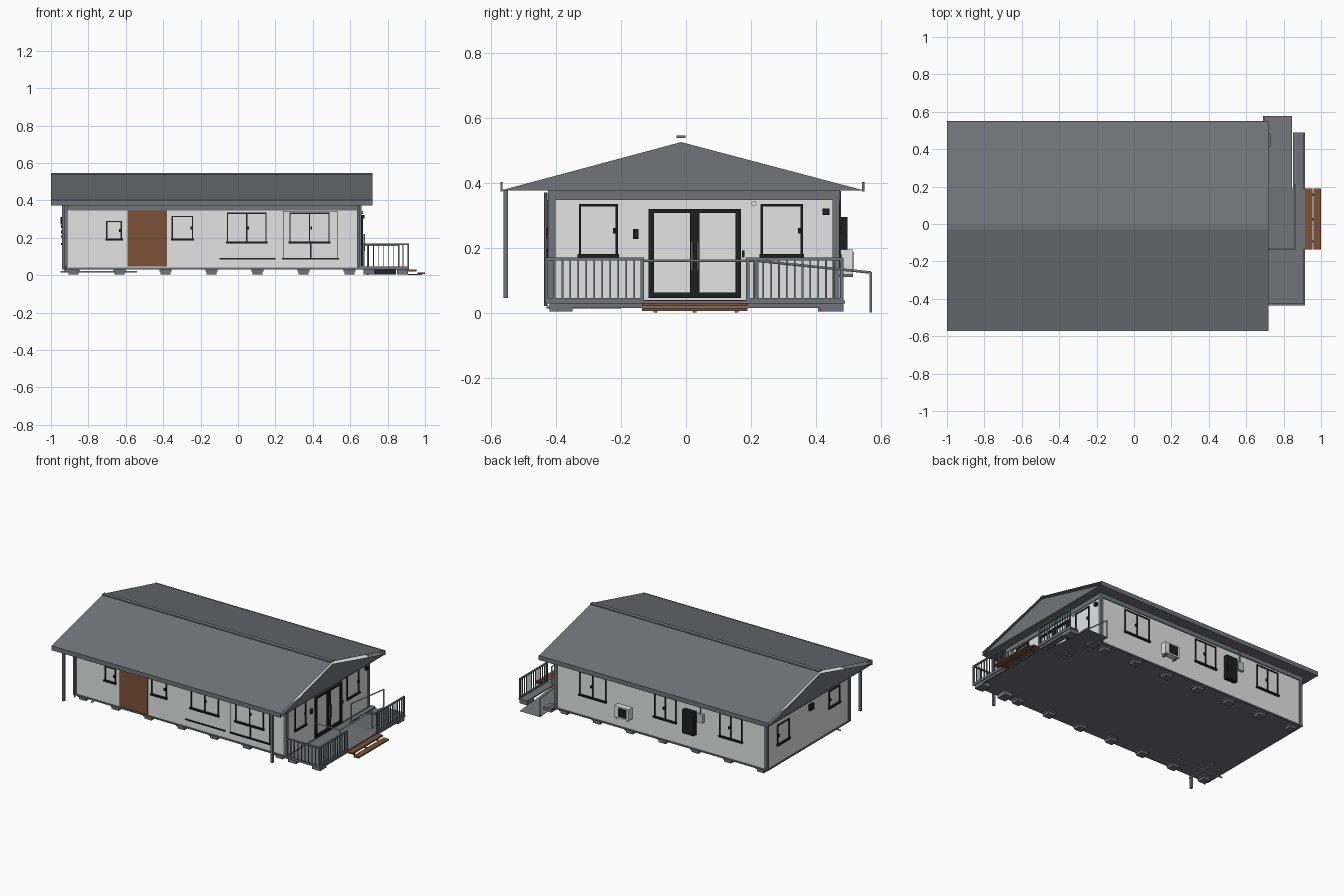
import bpy, bmesh, math
from mathutils import Vector, Matrix

if "Cube" in bpy.data.objects:
    bpy.data.objects.remove(bpy.data.objects["Cube"])


def mat(name, r, g, b):
    m = bpy.data.materials.new(name)
    m.diffuse_color = (r, g, b, 1)
    m.use_nodes = True
    m.node_tree.nodes["Principled BSDF"].inputs["Base Color"].default_value = m.diffuse_color
    return m


SLATE = mat("slate_grey", 0.168, 0.172, 0.188)
WALL = mat("wall_white", 0.77, 0.775, 0.785)
BLACK = mat("frame_black", 0.013, 0.013, 0.014)
BROWN = mat("timber_brown", 0.20, 0.083, 0.04)
METAL = mat("light_metal", 0.55, 0.56, 0.57)


def finish(name, bm, m):
    me = bpy.data.meshes.new(name)
    bm.to_mesh(me)
    bm.free()
    me.materials.append(m)
    ob = bpy.data.objects.new(name, me)
    bpy.context.collection.objects.link(ob)
    return ob


def boxes(name, m, items):
    """One object from boxes given as (x0, x1, y0, y1, z0, z1)."""
    bm = bmesh.new()
    for a, b, c, d, e, f in items:
        M = Matrix.Translation(((a + b) / 2, (c + d) / 2, (e + f) / 2))
        S = Matrix.Diagonal((abs(b - a), abs(d - c), abs(f - e), 1))
        bmesh.ops.create_cube(bm, size=1, matrix=M @ S)
    return finish(name, bm, m)


def rods(name, m, segs, r, n=8):
    """One object from straight rods given as point pairs."""
    bm = bmesh.new()
    for p, q in segs:
        p, q = Vector(p), Vector(q)
        rot = (q - p).to_track_quat('Z', 'Y').to_matrix().to_4x4()
        bmesh.ops.create_cone(bm, cap_ends=True, segments=n, radius1=r, radius2=r,
                              depth=(q - p).length, matrix=Matrix.Translation((p + q) / 2) @ rot)
    return finish(name, bm, m)


def sheet(name, m, *polys):
    bm = bmesh.new()
    for poly in polys:
        bm.faces.new([bm.verts.new(p) for p in poly])
    return finish(name, bm, m)


X0, X1, Y0, Y1, ZB, ZT = -0.935, 0.655, -0.42, 0.468, 0.035, 0.378


def on_wall(side, u0, u1, z0, z1, d):
    """Box standing d proud of a wall; u runs along the wall."""
    return {"front": (u0, u1, Y0 - d, Y0, z0, z1), "back": (u0, u1, Y1, Y1 + d, z0, z1),
            "right": (X1, X1 + d, u0, u1, z0, z1), "left": (X0 - d, X0, u0, u1, z0, z1)}[side]


def window(name, side, u0, u1, z0, z1, mullion=False, t=0.007, sill=0.011, d=0.006):
    b = [(u0, u0 + t, z0, z1, d), (u1 - t, u1, z0, z1, d), (u0, u1, z1 - t, z1, d),
         (u0 - 0.004, u1 + 0.004, z0, z0 + sill, d * 2)]
    c = (u0 + u1) / 2
    if mullion:
        b.append((c - t / 2, c + t / 2, z0, z1, d))
    lu = c + 0.008 if mullion else u1 - t - 0.005       # latch
    lz = z0 + (z1 - z0) * 0.5
    b.append((lu - 0.003, lu + 0.005, lz - 0.008, lz + 0.008, d * 2))
    boxes(name, BLACK, [on_wall(side, *i) for i in b])


# House body
boxes("house_walls", WALL, [(X0, X1, Y0, Y1, ZB, ZT)])
boxes("underfloor", SLATE, [(X0 - 0.003, X1 + 0.003, Y0 - 0.003, Y1 + 0.003, 0.029, 0.038)])
e = 0.006
boxes("corner_trim", SLATE, [(cx - 0.011, cx + 0.011, cy - 0.011, cy + 0.011, 0.032, ZT)
                             for cx in (X0 + 0.006, X1 - 0.006) for cy in (Y0 + 0.006, Y1 - 0.006)])
T0, T1 = 0.347, ZT - 0.002
boxes("top_trim", SLATE, [(X0 - e, X1 + e, Y0 - e, Y0, T0, T1), (X0 - e, X1 + e, Y1, Y1 + e, T0, T1),
                          (X0 - e, X0, Y0, Y1, T0, T1), (X1, X1 + e, Y0, Y1, T0, T1)])
boxes("base_trim", SLATE, [(X0 - e, X1 + e, Y0 - e, Y1 + e, 0.031, 0.04)])

# Foundation feet and pipes below
feet_x = [-0.88 + 0.246 * i for i in range(7)]
boxes("foundation_feet", SLATE, [(x - w, x + w, y - w, y + w, z0, z1)
                                 for x in feet_x for y in (Y0 + 0.035, Y1 - 0.035)
                                 for w, z0, z1 in ((0.026, 0.004, 0.02), (0.032, 0.02, 0.03))])
rods("drain_pipe", METAL, [((-0.95, -0.3, 0.018), (-0.54, -0.3, 0.018)),
                           ((-0.8, -0.43, 0.018), (-0.8, -0.2, 0.018))], 0.005)

# Roof: thin sheets above gable ends, with fascia, soffit and ridge cap
RX0, RX1, RY0, RY1, RM = -1.0, 0.72, -0.568, 0.546, -0.015
sheet("roof_sheets", SLATE,
      [(RX0, RY0, 0.401), (RX1, RY0, 0.401), (RX1, RM, 0.543), (RX0, RM, 0.543)],
      [(RX0, RM, 0.543), (RX1, RM, 0.543), (RX1, RY1, 0.401), (RX0, RY1, 0.401)])
sheet("gable_ends", SLATE, *[[(x, RY0 + 0.005, 0.379), (x, RY1 - 0.005, 0.379), (x, RM, 0.526)]
                             for x in (RX0 + 0.002, RX1 - 0.002)])
boxes("eave_fascia", SLATE, [(RX0, RX1, RY0 - 0.004, RY0 + 0.003, 0.373, 0.403),
                             (RX0, RX1, RY1 - 0.003, RY1 + 0.004, 0.373, 0.403)])
boxes("soffit", SLATE, [(RX0, RX1, RY0, Y0, 0.376, 0.380), (RX0, RX1, Y1, RY1, 0.376, 0.380),
                        (RX0, X0, Y0, Y1, 0.376, 0.380), (X1, RX1, Y0, Y1, 0.376, 0.380)])
boxes("ridge_cap", SLATE, [(RX0, RX1, RM - 0.014, RM + 0.014, 0.539, 0.546)])
boxes("eave_posts", SLATE, [(x - 0.008, x + 0.008, -0.563, -0.548, 0.045, 0.38)
                            for x in (-0.92, 0.645)])
rods("corner_downpipe", SLATE, [((X0 + 0.012, Y0 - 0.012, 0.02), (X0 + 0.012, Y0 - 0.012, 0.37))], 0.005)

# Front wall
boxes("front_timber_panel", BROWN, [on_wall("front", -0.59, -0.38, 0.045, 0.347, 0.008)])
window("front_window_1", "front", -0.705, -0.62, 0.185, 0.29)
window("front_window_2", "front", -0.355, -0.24, 0.185, 0.317)
window("front_window_3", "front", -0.06, 0.153, 0.17, 0.335, True)
window("front_window_4", "front", 0.275, 0.49, 0.17, 0.335, True)
boxes("front_door_frame", BLACK, [on_wall("front", *i) for i in (
    (0.24, 0.243, 0.088, 0.342, 0.004), (0.53, 0.533, 0.088, 0.342, 0.004),
    (0.24, 0.533, 0.339, 0.342, 0.004), (0.235, 0.54, 0.084, 0.093, 0.008),
    (0.385, 0.392, 0.09, 0.17, 0.004), (-0.1, 0.2, 0.084, 0.092, 0.006))])

# Right end wall with double door
window("right_window_1", "right", -0.33, -0.21, 0.17, 0.335)
window("right_window_2", "right", 0.23, 0.36, 0.17, 0.335)
boxes("double_door", BLACK, [on_wall("right", *i) for i in (
    (-0.115, -0.098, 0.045, 0.32, 0.012), (0.153, 0.17, 0.045, 0.32, 0.012),
    (-0.115, 0.17, 0.308, 0.32, 0.012), (-0.115, 0.17, 0.045, 0.062, 0.012),
    (0.013, 0.042, 0.045, 0.32, 0.012))])
rods("door_handles", METAL, [((X1 + 0.02, y, 0.13), (X1 + 0.02, y, 0.22)) for y in (0.018, 0.037)], 0.003)
boxes("right_wall_boxes", BLACK, [on_wall("right", *i) for i in (
    (-0.163, -0.147, 0.228, 0.258, 0.012), (0.42, 0.442, 0.302, 0.322, 0.02),
    (0.172, 0.18, 0.17, 0.192, 0.01))])
rods("round_sensor", WALL, [((X1, 0.21, 0.336), (X1 + 0.012, 0.21, 0.336))], 0.008, 16)

# Back wall with outdoor unit and cabinets
window("back_window_1", "back", 0.27, 0.47, 0.17, 0.335, True)
window("back_window_2", "back", -0.255, -0.09, 0.17, 0.335, True)
window("back_window_3", "back", -0.75, -0.58, 0.17, 0.335, True)
boxes("outdoor_unit", WALL, [(0.07, 0.18, Y1 + 0.008, Y1 + 0.046, 0.118, 0.195)])
boxes("outdoor_unit_grille", BLACK, [(0.085, 0.15, Y1 + 0.045, Y1 + 0.049, 0.128, 0.187)])
boxes("outdoor_unit_brackets", SLATE, [(x, x + 0.008, Y1, Y1 + 0.046, 0.11, 0.118) for x in (0.08, 0.16)])
boxes("meter_cabinet", BLACK, [(-0.405, -0.32, Y1, Y1 + 0.03, 0.135, 0.295)])
boxes("small_meter_box", METAL, [(-0.465, -0.42, Y1, Y1 + 0.02, 0.235, 0.29)])
rods("meter_conduit", SLATE, [((-0.44, Y1 + 0.006, 0.28), (-0.44, Y1 + 0.006, 0.375))], 0.004)

# Left end wall
window("left_window_1", "left", 0.23, 0.36, 0.16, 0.3)
window("left_window_2", "left", -0.31, -0.19, 0.2, 0.32)
boxes("left_vent", BLACK, [on_wall("left", -0.02, 0.02, 0.27, 0.31, 0.015)])

# Deck, ramp and steps
boxes("deck", SLATE, [(X1, 0.915, -0.43, 0.19, 0.029, 0.037), (0.85, 0.915, 0.19, 0.49, 0.029, 0.037),
                      (X1, 0.69, 0.19, 0.49, 0.029, 0.037)])
boxes("deck_feet", SLATE, [(x - 0.03, x + 0.03, y - 0.035, y + 0.035, 0.004, 0.029)
                           for x in (0.7, 0.88) for y in (-0.385, 0.45)])
boxes("deck_joists", SLATE, [(0.895, 0.908, -0.42, 0.48, 0.014, 0.029)])
sheet("ramp", SLATE, [(0.69, 0.19, 0.037), (0.845, 0.19, 0.037), (0.845, 0.578, 0.003), (0.69, 0.578, 0.003)])
boxes("timber_steps", BROWN, [(0.908, 0.955, -0.135, 0.19, 0.02, 0.03), (0.96, 1.0, -0.135, 0.19, 0.005, 0.014)])
boxes("step_bearers", SLATE, [(0.91, 0.985, y, y + 0.012, 0.0, 0.005) for y in (-0.1, 0.02, 0.15)])


def railing(name, x0, y0, x1, y1, gap=0.024):
    """Posts, two rails and evenly spaced balusters between two corners."""
    n = max(2, round(math.hypot(x1 - x0, y1 - y0) / gap))
    items = []
    for i in range(n + 1):
        x, y = x0 + (x1 - x0) * i / n, y0 + (y1 - y0) * i / n
        h = 0.005 if i in (0, n) else 0.0025
        items.append((x - h, x + h, y - h, y + h, 0.03, 0.168))
    for z0, z1 in ((0.036, 0.046), (0.161, 0.17)):
        items.append((x0 - 0.005, x1 + 0.005, y0 - 0.005, y1 + 0.005, z0, z1))
    boxes(name, SLATE, items)


railing("deck_railing_outer_front", 0.91, -0.43, 0.91, -0.135)
railing("deck_railing_outer_back", 0.91, 0.19, 0.91, 0.48)
railing("deck_railing_side", 0.67, -0.43, 0.91, -0.43, 0.028)
rods("ramp_handrail", METAL, [
    ((0.67, -0.135, 0.16), (0.86, -0.135, 0.16)), ((0.86, -0.135, 0.16), (0.86, 0.21, 0.16)),
    ((0.86, -0.135, 0.16), (0.86, -0.135, 0.03)), ((0.86, 0.21, 0.16), (0.86, 0.21, 0.03)),
    ((0.695, 0.22, 0.16), (0.695, 0.57, 0.124)), ((0.695, 0.57, 0.126), (0.695, 0.57, 0.0)),
    ((0.695, 0.22, 0.16), (0.695, 0.22, 0.03))], 0.004)
